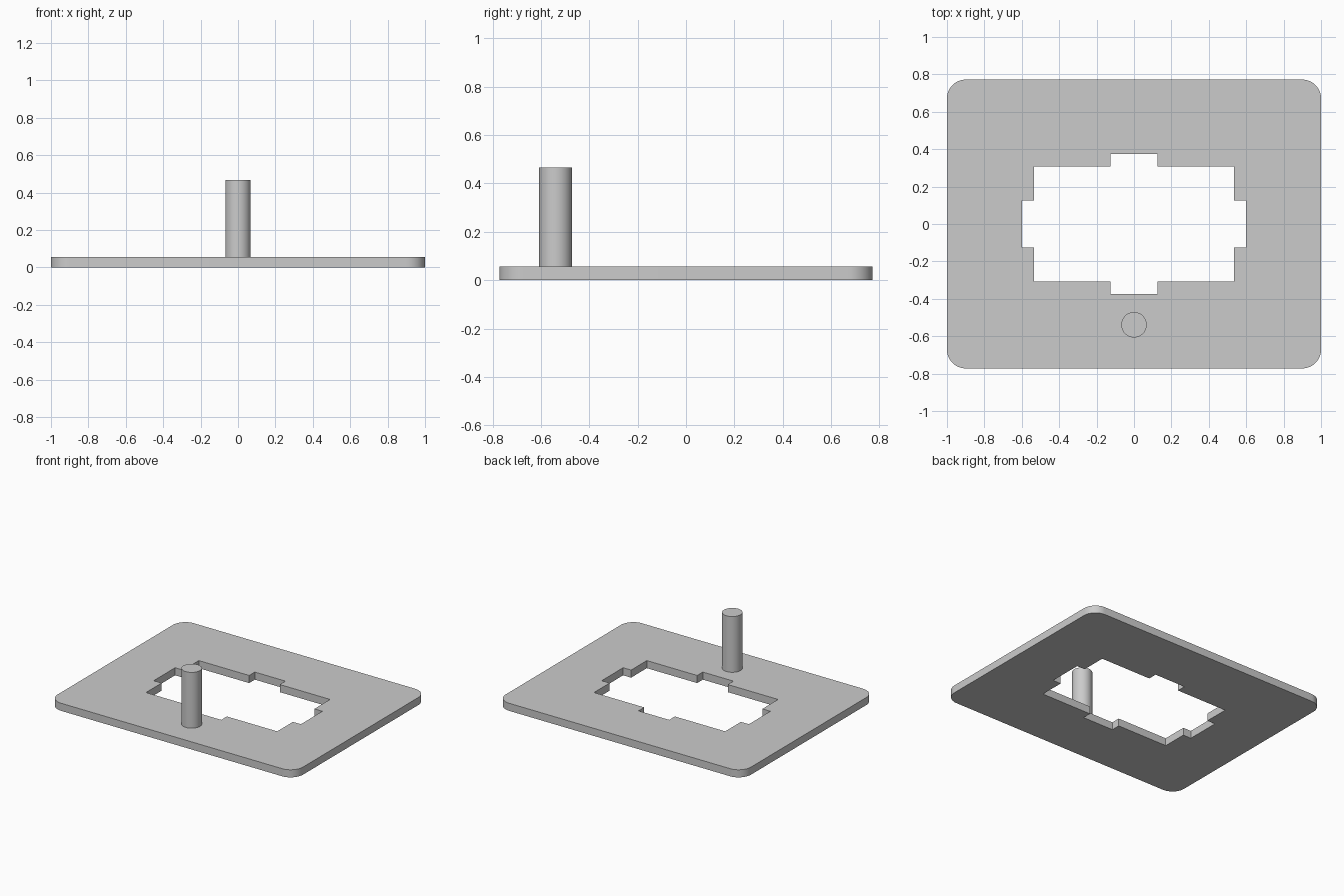
import bpy, bmesh
from math import sin, cos, pi

if "Cube" in bpy.data.objects:
    bpy.data.objects.remove(bpy.data.objects["Cube"])

HALF_X, HALF_Y, THICK, CORNER = 1.0, 0.772, 0.056, 0.1
PIN_R, PIN_Y, PIN_TOP = 0.068, -0.539, 0.467

gray = bpy.data.materials.new("light_gray")
gray.use_nodes = True
color = (0.6, 0.6, 0.6, 1)
gray.diffuse_color = color
gray.node_tree.nodes["Principled BSDF"].inputs["Base Color"].default_value = color


def finish(obj):
    obj.data.materials.append(gray)
    bpy.ops.object.select_all(action='DESELECT')
    obj.select_set(True)
    bpy.context.view_layer.objects.active = obj
    bpy.ops.object.shade_smooth_by_angle()


def rounded_rect(hx, hy, r, steps=12):
    points = []
    for q, (sx, sy) in enumerate([(1, 1), (-1, 1), (-1, -1), (1, -1)]):
        for i in range(steps + 1):
            a = (q + i / steps) * pi / 2
            points.append((sx * (hx - r) + r * cos(a), sy * (hy - r) + r * sin(a)))
    return points


def mirrored_outline(quarter):
    # quarter runs from the +x side to the +y side
    half = quarter + [(-x, y) for x, y in reversed(quarter)]
    return half + [(-x, -y) for x, y in half]


# Plate with a notched rectangular opening
opening = mirrored_outline([(0.6, 0.125), (0.535, 0.125), (0.535, 0.308),
                            (0.125, 0.308), (0.125, 0.374)])
bm = bmesh.new()
edges = []
for outline in (rounded_rect(HALF_X, HALF_Y, CORNER), opening):
    verts = [bm.verts.new((x, y, 0)) for x, y in outline]
    edges += [bm.edges.new((v, verts[i - 1])) for i, v in enumerate(verts)]
bmesh.ops.triangle_fill(bm, edges=edges, use_beauty=True, normal=(0, 0, 1))
raised = bmesh.ops.extrude_face_region(bm, geom=bm.faces[:], use_keep_orig=True)
for v in raised["geom"]:
    if isinstance(v, bmesh.types.BMVert):
        v.co.z = THICK
bmesh.ops.recalc_face_normals(bm, faces=bm.faces[:])
mesh = bpy.data.meshes.new("base_plate")
bm.to_mesh(mesh)
bm.free()
plate = bpy.data.objects.new("base_plate", mesh)
bpy.context.collection.objects.link(plate)
finish(plate)

# Upright pin near the front edge
bpy.ops.mesh.primitive_cylinder_add(vertices=48, radius=PIN_R, depth=PIN_TOP - THICK,
                                    location=(0, PIN_Y, (PIN_TOP + THICK) / 2))
pin = bpy.context.object
pin.name = "upright_pin"
finish(pin)
